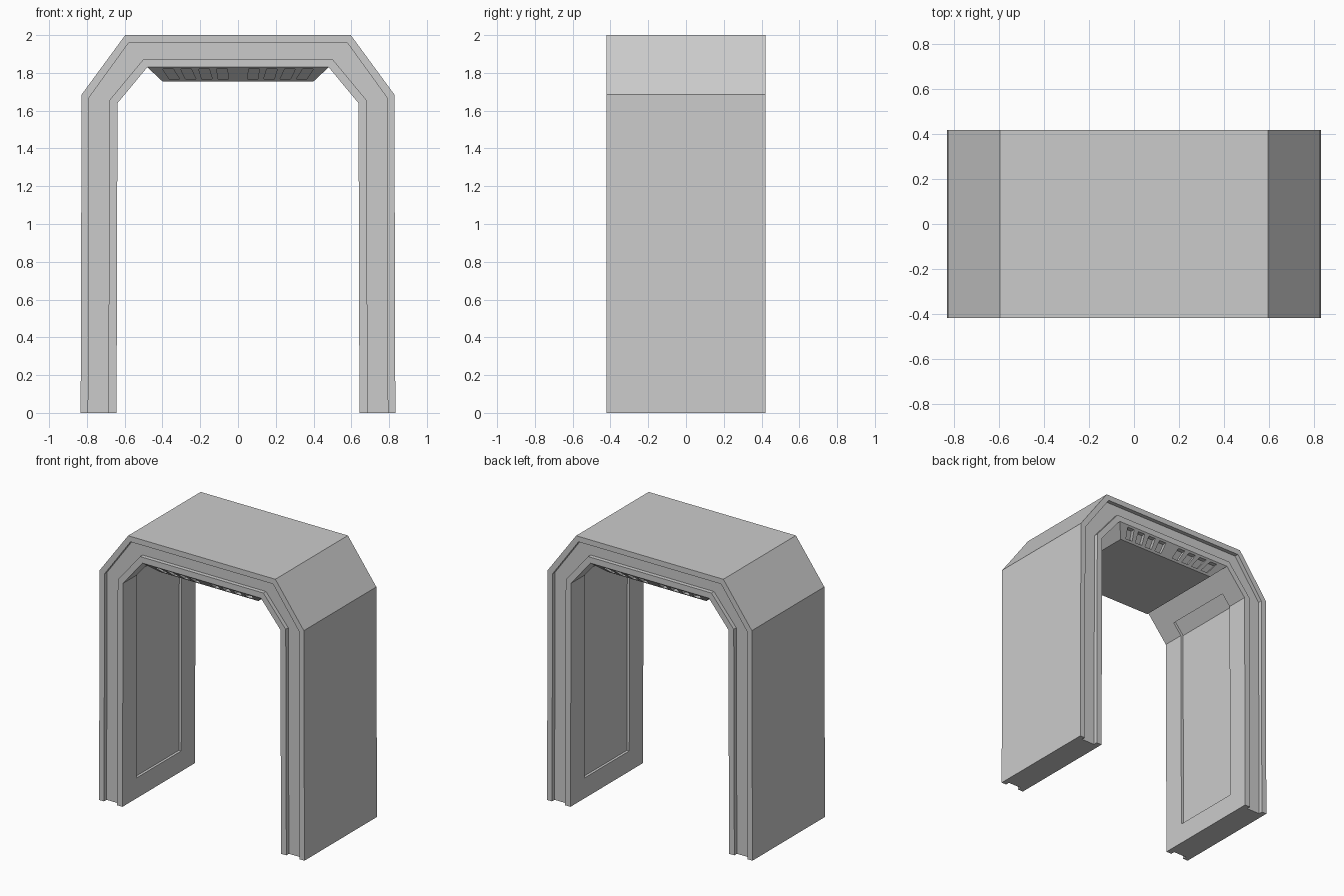
import bpy, bmesh
from mathutils import Vector

if "Cube" in bpy.data.objects:
    bpy.data.objects.remove(bpy.data.objects["Cube"])


def make_object(name, bm):
    bmesh.ops.recalc_face_normals(bm, faces=bm.faces[:])
    me = bpy.data.meshes.new(name)
    bm.to_mesh(me)
    bm.free()
    ob = bpy.data.objects.new(name, me)
    bpy.context.collection.objects.link(ob)
    return ob


def add_prism(bm, ring_a, ring_b):
    a = [bm.verts.new(p) for p in ring_a]
    b = [bm.verts.new(p) for p in ring_b]
    n = len(a)
    bm.faces.new(a)
    bm.faces.new(b[::-1])
    for i in range(n):
        j = (i + 1) % n
        bm.faces.new((a[i], b[i], b[j], a[j]))


def cut(ob, cutter):
    cutter.hide_render = True
    mod = ob.modifiers.new("recess", 'BOOLEAN')
    mod.operation = 'DIFFERENCE'
    mod.solver = 'EXACT'
    mod.object = cutter
    bpy.context.view_layer.objects.active = ob
    bpy.ops.object.modifier_apply(modifier=mod.name)
    bpy.data.objects.remove(cutter)


D = 0.42        # half depth
G = 0.03        # groove depth on both faces

# Right half of each arch outline, foot to top, from outside to inside
outlines = [
    [(0.833, 0), (0.828, 1.685), (0.597, 2.0)],
    [(0.793, 0), (0.788, 1.67), (0.578, 1.96)],
    [(0.686, 0), (0.681, 1.655), (0.50, 1.873)],
    [(0.643, 0), (0.638, 1.64), (0.48, 1.83)],
]
# Cross-section loop: (outline index, y)
half = [(0, -D), (1, -D), (1, -D + G), (2, -D + G), (2, -D), (3, -D)]
section = half + [(k, -y) for k, y in reversed(half)]

# Arch frame: section swept through six stations
bm = bmesh.new()
stations = []
for s, i in [(1, 0), (1, 1), (1, 2), (-1, 2), (-1, 1), (-1, 0)]:
    stations.append([bm.verts.new((s * outlines[k][i][0], y, outlines[k][i][1]))
                     for k, y in section])
n = len(section)
for a, b in zip(stations, stations[1:]):
    for i in range(n):
        j = (i + 1) % n
        bm.faces.new((a[i], a[j], b[j], b[i]))
bm.faces.new(stations[0])
bm.faces.new(stations[-1])
arch = make_object("arch_frame", bm)

# Recessed panels on the inner walls, folding onto the chamfer
bm = bmesh.new()
panel = [(0.60, 0.15), (0.661, 0.15), (0.658, 1.647), (0.589, 1.731), (0.545, 1.69), (0.60, 1.62)]
for s in (1, -1):
    add_prism(bm, [(s * x, -0.26, z) for x, z in panel],
              [(s * x, 0.26, z) for x, z in panel])
cut(arch, make_object("panel_cutter", bm))

# Ceiling vent box, tapering downward
top, low = 1.83, 1.755


def rect(x, y, z):
    return [(-x, -y, z), (x, -y, z), (x, y, z), (-x, y, z)]


bm = bmesh.new()
add_prism(bm, rect(0.48, D, top), rect(0.40, 0.335, low))
vent = make_object("ceiling_vent", bm)

# Fanned slots in the sloping ends of the vent
bm = bmesh.new()
for end in (1, -1):
    for s in (1, -1):
        for xt in (0.085, 0.18, 0.275, 0.37):
            xb = xt * 0.91
            quad = [(xt - 0.028, 1.82), (xt + 0.028, 1.82),
                    (xb + 0.028, 1.767), (xb - 0.028, 1.767)]

            def ring(shift):
                return [(s * x, end * (D - 0.085 * (top - z) / (top - low) + shift), z)
                        for x, z in quad]
            add_prism(bm, ring(0.02), ring(-0.03))
cut(vent, make_object("slot_cutter", bm))
